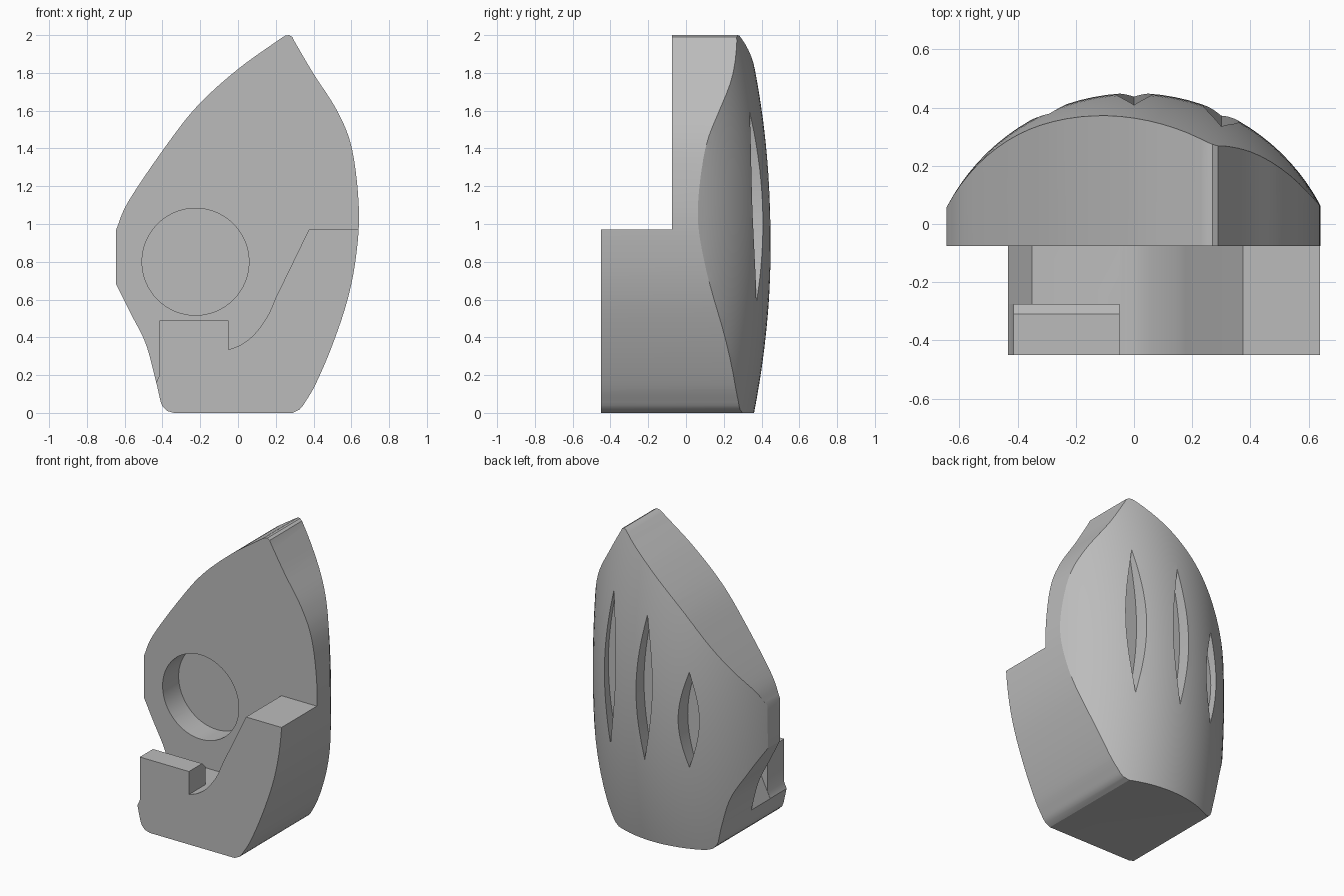
import bpy, bmesh, math
from mathutils import Vector

if "Cube" in bpy.data.objects:
    bpy.data.objects.remove(bpy.data.objects["Cube"])

grey = bpy.data.materials.new("plain grey")
grey.use_nodes = True
grey.diffuse_color = (0.5, 0.5, 0.5, 1)
grey.node_tree.nodes["Principled BSDF"].inputs["Base Color"].default_value = (0.5, 0.5, 0.5, 1)


def loft(name, rings):
    """Closed solid through a list of equal rings of points."""
    bm = bmesh.new()
    rows = [[bm.verts.new(p) for p in ring] for ring in rings]
    n = len(rows[0])
    for a, b in zip(rows, rows[1:]):
        for i in range(n):
            j = (i + 1) % n
            bm.faces.new((a[i], a[j], b[j], b[i]))
    bm.faces.new(rows[0][::-1])
    bm.faces.new(rows[-1])
    bmesh.ops.recalc_face_normals(bm, faces=bm.faces)
    mesh = bpy.data.meshes.new(name)
    bm.to_mesh(mesh)
    bm.free()
    mesh.materials.append(grey)
    obj = bpy.data.objects.new(name, mesh)
    bpy.context.collection.objects.link(obj)
    return obj


def prism(name, outline, y0, y1):
    """Extrude an x-z outline along y."""
    return loft(name, [[(x, y, z) for x, z in outline] for y in (y0, y1)])


def smooth(points, steps=6):
    """Smooth curve through the points."""
    pts = [Vector(p) for p in points]
    pts = [2 * pts[0] - pts[1]] + pts + [2 * pts[-1] - pts[-2]]
    out = []
    for a, b, c, d in zip(pts, pts[1:], pts[2:], pts[3:]):
        for s in range(steps):
            t = s / steps
            out.append(tuple(0.5 * (2 * b + (c - a) * t + (2 * a - 5 * b + 4 * c - d) * t ** 2
                                    + (3 * b - a - 3 * c + d) * t ** 3)))
    return out + [tuple(pts[-2])]


def boolean(target, cutter, operation="DIFFERENCE"):
    mod = target.modifiers.new("cut", "BOOLEAN")
    mod.operation, mod.solver, mod.object = operation, "EXACT", cutter
    bpy.context.view_layer.objects.active = target
    bpy.ops.object.modifier_apply(modifier=mod.name)
    bpy.data.objects.remove(cutter)


# Leaf-shaped body outline
right_side = [(0.3, 1.965), (0.397, 1.8), (0.53, 1.59), (0.605, 1.39), (0.64, 1.08),
              (0.625, 0.83), (0.58, 0.6), (0.5, 0.36), (0.41, 0.15), (0.345, 0.04)]
foot = [(0.345, 0.04), (0.325, 0.017), (0.29, 0), (-0.34, 0), (-0.375, 0.01), (-0.4, 0.035)]
lower_left = [(-0.41, 0.06), (-0.44, 0.19), (-0.49, 0.37), (-0.57, 0.53), (-0.645, 0.68)]
upper_left = [(-0.645, 0.97), (-0.58, 1.12), (-0.386, 1.407), (-0.215, 1.625), (0, 1.82), (0.23, 1.985)]
tip = [(0.25, 1.997), (0.27, 2.0), (0.288, 1.99)]
outline = smooth(right_side) + foot[1:] + smooth(lower_left) + smooth(upper_left) + tip
body = prism("body", outline, -0.45, 0.7)

# Domed back surface, curved across and along the height
rings = []
for k in range(41):
    z = -0.2 + 2.4 * k / 40
    drop = 0.106 * (z - 0.92) ** 2
    ring = []
    for i in range(49):
        x = 0.715 * math.sin(math.pi * (i / 48 - 0.5))
        ring.append((x, math.sqrt(0.5256 - x * x) - 0.275 - drop, z))
    rings.append(ring + [(0.715, -1, z), (-0.715, -1, z)])
boolean(body, loft("dome", rings), "INTERSECT")

# Front face cut back, leaving the lower block, curved ramp and bar
ramp = smooth([(0.2, 0.61), (0.155, 0.51), (0.09, 0.42), (0.02, 0.363), (-0.05, 0.335)])
ledge = [(-0.46, 0.1), (-1, 0.1)]
boolean(body, prism("front_cutter", [(1, 0.97), (0.375, 0.97)] + ramp
                    + [(-0.05, 0.49), (-0.415, 0.49), (-0.415, 0.2)] + ledge
                    + [(-1, 2.5), (1, 2.5)], -0.7, -0.075))

# Channel behind the bar
boolean(body, prism("channel_cutter", [(-0.05, 0.335), (-0.35, 0.335)] + ledge
                    + [(-1, 0.6), (-0.05, 0.6)], -0.275, -0.075))

# Bevel on the rear top edge of the bar
wedge = [(-0.32, 0.5), (-0.265, 0.5), (-0.265, 0.445)]
boolean(body, loft("bevel_cutter", [[(x, y, z) for y, z in wedge] for x in (-0.44, -0.048)]))

# Round recess in the front
circle = [(-0.225 + 0.283 * math.cos(a), 0.8 + 0.283 * math.sin(a))
          for a in (math.tau * i / 64 for i in range(64))]
boolean(body, prism("recess_cutter", circle, -0.3, 0.095))

# Three lens-shaped slots in the back
for x, top, floor in ((0.3, 1.6, 0.31), (0, 1.54, 0.36), (-0.29, 1.22, 0.31)):
    bottom = 0.58
    half = [(0.06 * math.sin(math.pi * i / 16), bottom + (top - bottom) * i / 16) for i in range(17)]
    lens = [(x + w, z) for w, z in half] + [(x - w, z) for w, z in half[-2:0:-1]]
    boolean(body, prism("slot_cutter", lens, floor, 0.8))

for o in bpy.context.selected_objects:
    o.select_set(False)
body.select_set(True)
bpy.context.view_layer.objects.active = body
bpy.ops.object.shade_smooth_by_angle(angle=math.radians(25))
